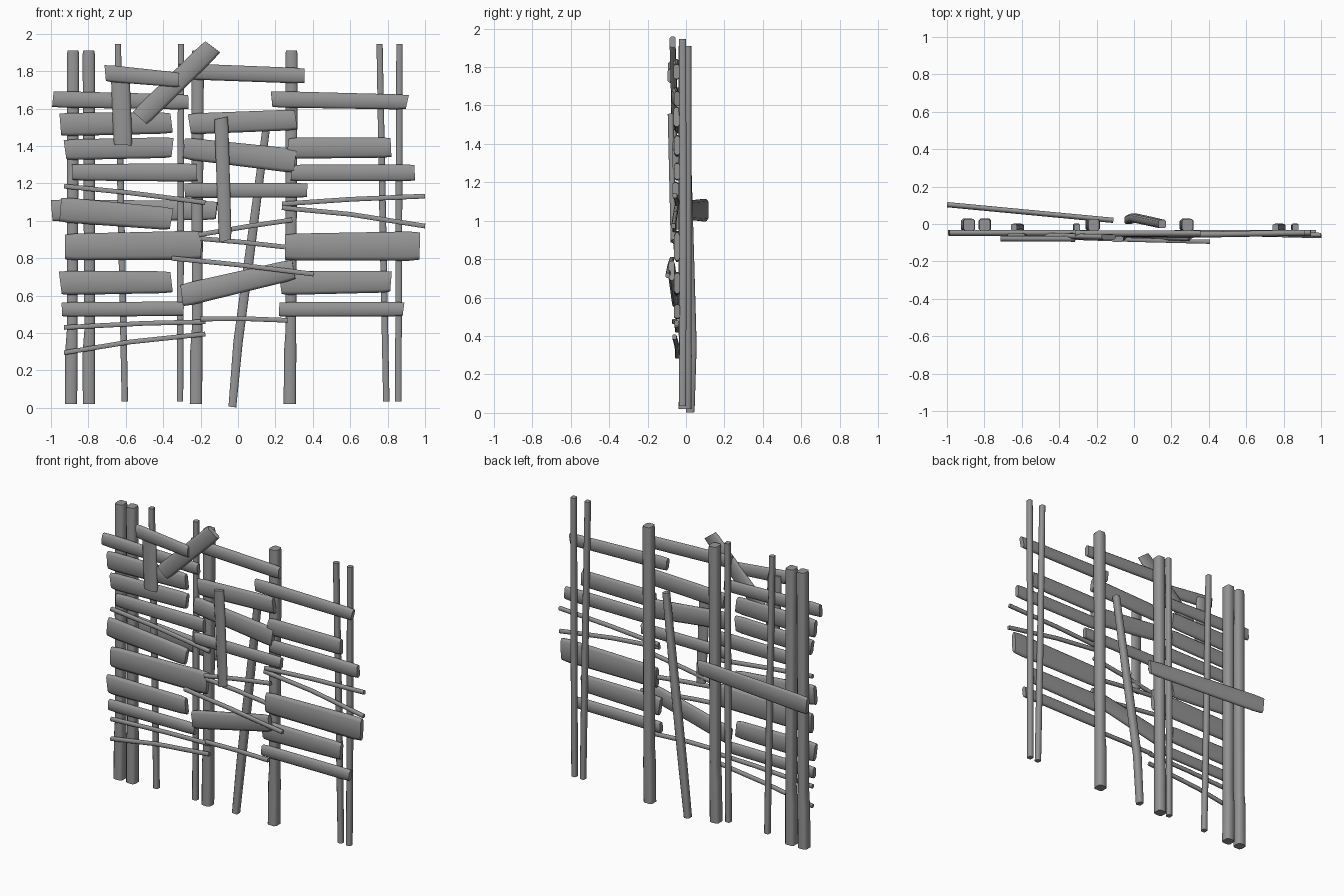
import bpy, bmesh, random
from mathutils import Vector

random.seed(4)
# bevelled cross-sections: (width, depth) as fractions of half size
PLANK = [(-1, -.3), (-.72, -1), (.72, -1), (1, -.3), (1, .4), (.78, 1), (-.78, 1), (-1, .4)]
POST = [(-1, -.65), (-.65, -1), (.65, -1), (1, -.65), (1, .65), (.65, 1), (-.65, 1), (-1, .65)]

wood = bpy.data.materials.new("dark_grey_wood")
wood.diffuse_color = (.3, .3, .3, 1)


def beam(name, pts, depth, profile, skew=0.0):
    """Loft a profile through pts = [(x, y, z, width), ...]."""
    bm = bmesh.new()
    path = [Vector(p[:3]) for p in pts]
    d = (path[-1] - path[0]).normalized()
    wide = Vector((0, 1, 0)).cross(d).normalized()
    deep = d.cross(wide)
    if deep.y < 0:
        deep = -deep
    rings = []
    for i, (c, p) in enumerate(zip(path, pts)):
        end = i in (0, len(pts) - 1)
        s = random.uniform(-skew, skew) if end else 0
        rings.append([bm.verts.new(c + wide * u * p[3] / 2 + deep * v * depth / 2 + d * u * s)
                      for u, v in profile])
    n = len(profile)
    for a, b in zip(rings, rings[1:]):
        for i in range(n):
            bm.faces.new((a[i], a[(i + 1) % n], b[(i + 1) % n], b[i]))
    bm.faces.new(rings[0])
    bm.faces.new(rings[-1])
    bmesh.ops.recalc_face_normals(bm, faces=bm.faces)
    me = bpy.data.meshes.new(name)
    bm.to_mesh(me)
    bm.free()
    me.materials.append(wood)
    ob = bpy.data.objects.new(name, me)
    bpy.context.collection.objects.link(ob)
    bpy.context.view_layer.objects.active = ob
    ob.select_set(True)
    bpy.ops.object.shade_smooth_by_angle(angle=1.2)
    ob.select_set(False)


def board(name, x0, z0, w0, x1, z1, w1, y0=-.047, y1=None, depth=.032):
    y1 = y0 if y1 is None else y1
    a, b = Vector((x0, y0, z0, w0)), Vector((x1, y1, z1, w1))
    near, far = a.lerp(b, .08), a.lerp(b, .92)
    a.w, b.w = w0 * .92, w1 * .92
    beam(name, [a, near, near.lerp(far, .5), far, b], depth, PLANK, .008)


def stick(name, pts, w=.025):
    beam(name, [(x, y, z, w) for x, y, z in pts], .022, POST)


# thick uprights
for xb, xt in [(-.893, -.882), (-.797, -.798), (-.225, -.215), (.277, .286)]:
    mid = xb + (xt - xb) * .2
    beam("thick_post", [(xb, -.005, .02, .066), (mid, -.003, .3, .066), (mid + .004, -.005, .42, .056),
                        (xt, -.005, 1.89, .066), (xt, -.005, 1.91, .058)], .066, POST)

# thin uprights
for xb, xt in [(-.605, -.642), (-.31, -.304), (.793, .757), (.857, .863)]:
    beam("thin_post", [(xb, -.018, .035, .034), ((xb + xt) / 2, -.015, .95, .036),
                       (xt, -.018, 1.945, .033)], .036, POST)

# leaning pole and loose board behind
beam("leaning_pole", [(-.03, .022, .005, .042), (0, .033, .35, .05), (.06, .02, .8, .05),
                      (.15, .0, 1.49, .04)], .045, POST)
board("back_board", -.995, 1.055, .12, -.115, 1.055, .1, .103, .02, .028)

# left bay
for r in [(-.99, 1.65, .088, -.265, 1.635, .08), (-.95, 1.515, .125, -.355, 1.523, .112),
          (-.925, 1.38, .11, -.35, 1.392, .11), (-.885, 1.26, .088, -.22, 1.258, .097),
          (-.95, 1.06, .135, -.355, 1.01, .12), (-.925, .86, .142, -.195, .87, .155),
          (-.95, .668, .13, -.355, .672, .116), (-.942, .526, .078, -.29, .53, .077)]:
    board("left_plank", *r)

# middle bay
for r in [(-.31, 1.80, .085, .355, 1.775, .083, -.05), (-.26, 1.518, .112, .31, 1.54, .11, -.05),
          (-.29, 1.388, .115, .305, 1.32, .13, -.053), (-.285, 1.163, .08, .37, 1.163, .078, -.055),
          (-.3, .60, .122, .298, .74, .11, -.055, -.075)]:
    board("middle_plank", *r)

# right bay
for r in [(.18, 1.65, .088, .905, 1.635, .08, -.06, -.047), (.265, 1.388, .112, .818, 1.392, .108),
          (.285, 1.256, .088, .945, 1.257, .09), (.25, .86, .142, .972, .865, .158),
          (.225, .668, .13, .818, .675, .116), (.22, .526, .078, .885, .528, .077)]:
    board("right_plank", *r)

# thin sticks
for s in [[(-.93, -.045, 1.185), (-.58, -.045, 1.15), (-.175, -.055, 1.098)],
          [(-.93, -.045, .43), (-.5, -.048, .452), (-.175, -.05, .46)],
          [(-.93, -.045, .295), (-.58, -.048, .352), (-.175, -.06, .395)],
          [(-.21, -.06, .925), (.05, -.06, .97), (.29, -.06, 1.005)],
          [(-.2, -.058, .905), (.03, -.055, .885), (.25, -.055, .86)],
          [(-.355, -.073, .80), (0, -.085, .765), (.405, -.095, .715)],
          [(-.2, -.062, .475), (.03, -.058, .477), (.265, -.05, .468)],
          [(.235, -.045, 1.09), (.6, -.05, 1.115), (1, -.058, 1.132)],
          [(.235, -.05, 1.07), (.6, -.055, 1.035), (1, -.065, .972)]]:
    stick("thin_stick", s)

# patch boards nailed on the front
board("upright_patch", -.09, 1.55, .075, -.068, .893, .068, -.08, -.065, .03)
board("diagonal_patch", -.525, 1.55, .105, -.135, 1.93, .105, -.06, -.07, .03)
board("short_patch", -.63, 1.79, .1, -.615, 1.405, .1, -.063, -.063, .03)
board("top_patch", -.71, 1.79, .09, -.315, 1.753, .078, -.078, -.08, .03)
